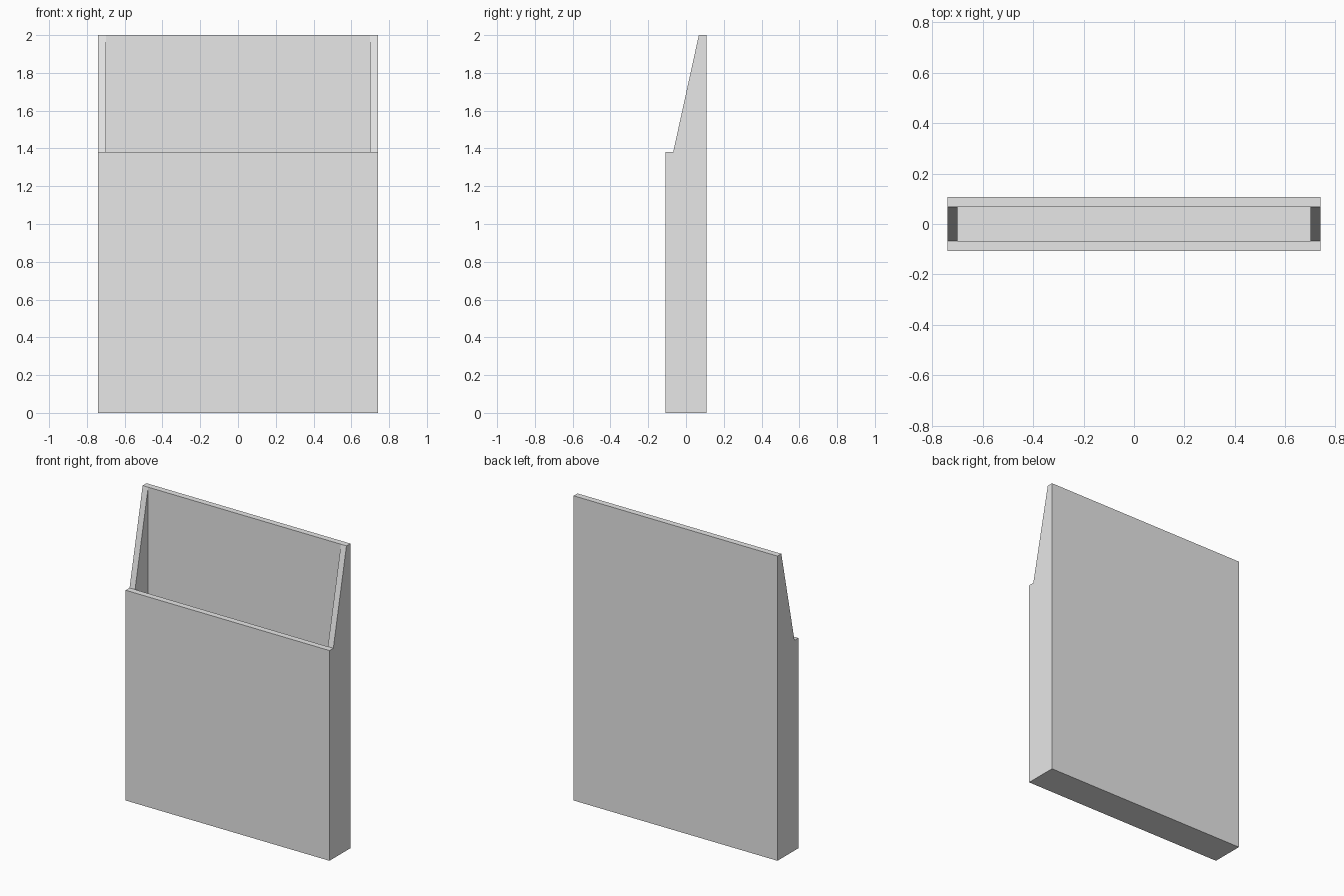
import bpy
import bmesh

default = bpy.data.objects.get("Cube")
if default:
    bpy.data.objects.remove(default, do_unlink=True)

# Overall sizes
half_width, half_depth, wall = 0.74, 0.108, 0.04
front_height, back_height = 1.38, 2.0
inner_width, inner_depth = half_width - wall, half_depth - wall

# Single flat colour
grey = bpy.data.materials.new("plain_grey")
grey.use_nodes = True
colour = (0.8, 0.8, 0.8, 1.0)
grey.diffuse_color = colour
grey.node_tree.nodes["Principled BSDF"].inputs["Base Color"].default_value = colour

# Side profiles (y, z): the outer shell and the pocket inside it
outer_profile = [
    (-half_depth, 0), (half_depth, 0), (half_depth, back_height),
    (inner_depth, back_height), (-inner_depth, front_height),
    (-half_depth, front_height),
]
inner_profile = [
    (-inner_depth, wall), (inner_depth, wall),
    (inner_depth, back_height), (-inner_depth, front_height),
]

bm = bmesh.new()


def profile_verts(profile, x):
    return [bm.verts.new((x, y, z)) for y, z in profile]


out_r, out_l = (profile_verts(outer_profile, s * half_width) for s in (-1, 1))
in_r, in_l = (profile_verts(inner_profile, s * inner_width) for s in (-1, 1))

# Side walls, with the sloping edge that joins the shell to the pocket
for outer, inner in ((out_r, in_r), (out_l, in_l)):
    bm.faces.new(outer)
    bm.faces.new(inner)
    bm.faces.new((outer[3], outer[4], inner[3], inner[2]))

# Base, back and front of the shell
for a, b in ((0, 1), (1, 2), (5, 0)):
    bm.faces.new((out_r[a], out_r[b], out_l[b], out_l[a]))

# Floor, back and front of the pocket
for a, b in ((0, 1), (1, 2), (3, 0)):
    bm.faces.new((in_r[a], in_r[b], in_l[b], in_l[a]))

# Flat rims on top of the back and front walls
for edge, corner, pocket in ((2, 3, 2), (5, 4, 3)):
    bm.faces.new((out_r[edge], out_r[corner], in_r[pocket],
                  in_l[pocket], out_l[corner], out_l[edge]))

bmesh.ops.recalc_face_normals(bm, faces=bm.faces)
mesh = bpy.data.meshes.new("open_pocket_holder")
bm.to_mesh(mesh)
bm.free()
mesh.materials.append(grey)
holder = bpy.data.objects.new("open_pocket_holder", mesh)
bpy.context.collection.objects.link(holder)
